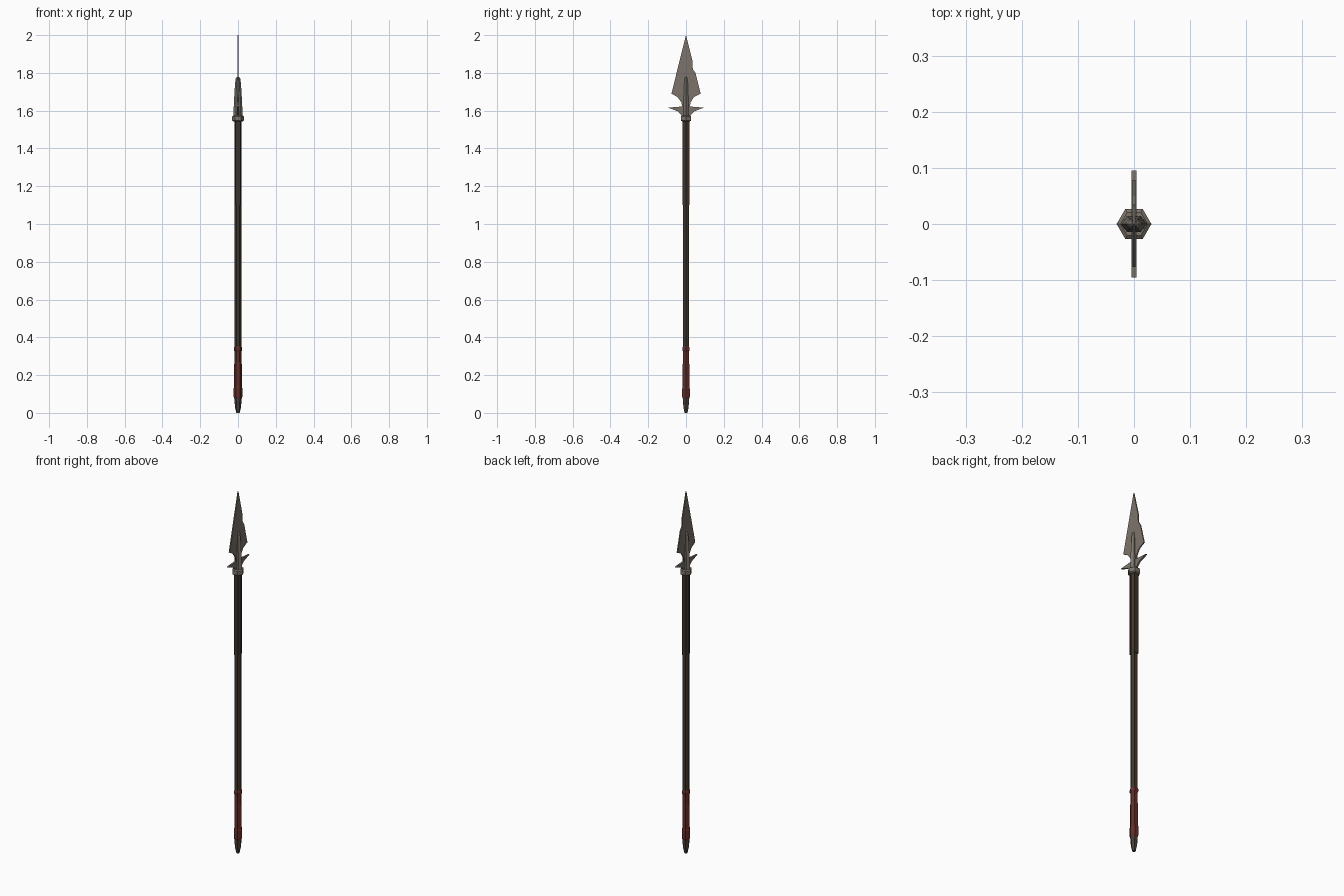
import bpy, bmesh, math

if "Cube" in bpy.data.objects:
    bpy.data.objects.remove(bpy.data.objects["Cube"])


def material(name, rgb):
    m = bpy.data.materials.new(name)
    m.diffuse_color = (*rgb, 1)
    m.use_nodes = True
    m.node_tree.nodes["Principled BSDF"].inputs["Base Color"].default_value = m.diffuse_color
    return m


STEEL = material("worn steel", (0.20, 0.175, 0.145))
WOOD = material("dark wood", (0.055, 0.036, 0.023))
STRIP = material("darker strip wood", (0.046, 0.031, 0.022))
RED = material("red leather", (0.125, 0.026, 0.02))
IRON = material("dark iron", (0.065, 0.05, 0.04))


def finish(name, bm, mat):
    bmesh.ops.recalc_face_normals(bm, faces=bm.faces)
    me = bpy.data.meshes.new(name)
    bm.to_mesh(me)
    bm.free()
    me.materials.append(mat)
    ob = bpy.data.objects.new(name, me)
    bpy.context.collection.objects.link(ob)
    return ob


def hex_loft(name, rings, mat, sy=1.0):
    """Six-sided column through (z, radius) rings, corners on the x axis."""
    bm = bmesh.new()
    loops = []
    for z, r in rings:
        loops.append([bm.verts.new((r * math.cos(i * math.pi / 3),
                                    r * sy * math.sin(i * math.pi / 3), z)) for i in range(6)])
    for a, b in zip(loops, loops[1:]):
        for i in range(6):
            j = (i + 1) % 6
            bm.faces.new((a[i], a[j], b[j], b[i]))
    bm.faces.new(loops[0])
    bm.faces.new(loops[-1])
    return finish(name, bm, mat)


def plate(name, outline, thick, mat):
    """Flat plate in the y-z plane."""
    bm = bmesh.new()
    f = bm.faces.new([bm.verts.new((-thick / 2, y, z)) for y, z in outline])
    new = bmesh.ops.extrude_face_region(bm, geom=[f])["geom"]
    bmesh.ops.translate(bm, vec=(thick, 0, 0),
                        verts=[v for v in new if isinstance(v, bmesh.types.BMVert)])
    return finish(name, bm, mat)


# shaft, butt cap and grip
hex_loft("shaft", [(0.05, 0.018), (1.56, 0.018)], WOOD)
hex_loft("butt_cap", [(0, 0.009), (0.03, 0.016), (0.085, 0.020)], IRON)
hex_loft("grip_wrap", [(0.075, 0.019), (0.085, 0.023), (0.13, 0.023), (0.14, 0.0205),
                       (0.255, 0.0205), (0.27, 0.0185), (0.325, 0.0185), (0.33, 0.022),
                       (0.342, 0.022), (0.352, 0.0185)], RED)

# long strips down the front and back of the upper shaft
for side, label in ((-1, "front"), (1, "back")):
    bm = bmesh.new()
    bmesh.ops.create_cube(bm, size=1)
    for v in bm.verts:
        v.co = (v.co.x * 0.024, side * 0.0165 + v.co.y * 0.005, 1.325 + v.co.z * 0.45)
    finish(label + "_strip", bm, STRIP)

# collar and socket rising into the blade
hex_loft("collar", [(1.543, 0.024), (1.548, 0.031), (1.570, 0.031), (1.575, 0.024)], STEEL)
hex_loft("socket", [(1.57, 0.024), (1.64, 0.022), (1.74, 0.016), (1.77, 0.012), (1.778, 0.006)],
         STEEL, 0.7)

# chipped blade and spiked cross guard
plate("blade", [(0, 2.0), (-0.04, 1.84), (-0.077, 1.69), (-0.045, 1.672), (-0.025, 1.645),
                (-0.015, 1.60), (0.015, 1.60), (0.025, 1.645), (0.042, 1.672), (0.078, 1.69),
                (0.05, 1.80), (0.036, 1.82), (0.034, 1.865)], 0.006, STEEL)
plate("cross_guard", [(-0.095, 1.616), (-0.02, 1.622), (0.02, 1.622), (0.095, 1.616),
                      (0.045, 1.597), (0.022, 1.575), (-0.022, 1.575), (-0.045, 1.597)], 0.009, STEEL)
